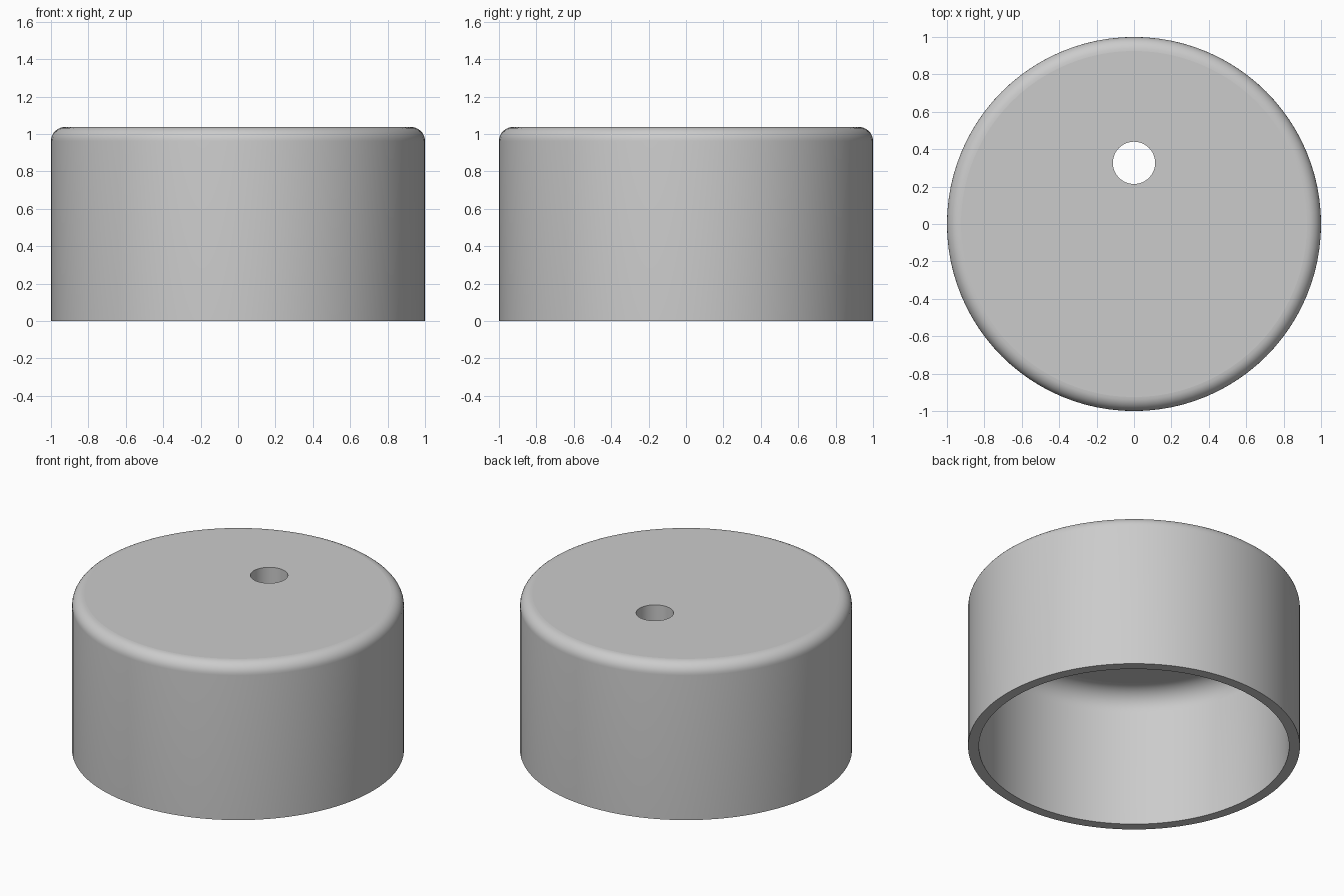
import bpy, bmesh, math
from mathutils import Vector

old = bpy.data.objects.get("Cube")
if old:
    bpy.data.objects.remove(old, do_unlink=True)

HEIGHT, RADIUS, INNER = 1.037, 1.0, 0.935
CEILING = 0.905
OUTER_FILLET, INNER_FILLET = 0.075, 0.13
SEGMENTS, STEPS = 96, 8
HOLE_Y, HOLE_RADIUS = 0.327, 0.113


def fillet(radius, top, size):
    """Quarter arc from the vertical wall up to the flat top."""
    angles = [i * math.pi / 2 / STEPS for i in range(STEPS + 1)]
    return [Vector((radius - size + size * math.cos(a), 0,
                    top - size + size * math.sin(a))) for a in angles]


# Cap wall: outer and inner profile joined at the rim, spun about z
profile = (fillet(RADIUS, HEIGHT, OUTER_FILLET)[::-1]
           + [Vector((RADIUS, 0, 0)), Vector((INNER, 0, 0))]
           + fillet(INNER, CEILING, INNER_FILLET))
bm = bmesh.new()
verts = [bm.verts.new(p) for p in profile]
edges = [bm.edges.new(pair) for pair in zip(verts, verts[1:])]
bmesh.ops.spin(bm, geom=verts + edges, cent=(0, 0, 0), axis=(0, 0, 1),
               angle=math.tau, steps=SEGMENTS)
bmesh.ops.remove_doubles(bm, verts=bm.verts, dist=0.0005)

# Flat top and ceiling
bmesh.ops.holes_fill(bm, edges=[e for e in bm.edges if e.is_boundary], sides=0)
bmesh.ops.recalc_face_normals(bm, faces=bm.faces)
mesh = bpy.data.meshes.new("round_cap")
bm.to_mesh(mesh)
bm.free()
cap = bpy.data.objects.new("round_cap", mesh)
bpy.context.collection.objects.link(cap)

# Single grey material
grey = bpy.data.materials.new("plain_grey")
grey.use_nodes = True
colour = (0.6, 0.6, 0.6, 1)
grey.diffuse_color = colour
grey.node_tree.nodes["Principled BSDF"].inputs["Base Color"].default_value = colour
mesh.materials.append(grey)

# Off-centre hole through the top
bpy.ops.mesh.primitive_cylinder_add(vertices=64, radius=HOLE_RADIUS, depth=0.6,
                                    location=(0, HOLE_Y, HEIGHT))
cutter = bpy.context.object
cutter.name = "hole_cutter"
cutter.hide_render = True
cutter.data.materials.append(grey)
cut = cap.modifiers.new("hole", 'BOOLEAN')
cut.operation = 'DIFFERENCE'
cut.solver = 'EXACT'
cut.object = cutter

bpy.ops.object.select_all(action='DESELECT')
cap.select_set(True)
bpy.context.view_layer.objects.active = cap
bpy.ops.object.modifier_apply(modifier=cut.name)
bpy.data.objects.remove(cutter, do_unlink=True)

# Smooth walls and fillets, flat horizontal faces
bpy.ops.object.shade_smooth_by_angle(angle=math.radians(35))
for face in cap.data.polygons:
    if abs(face.normal.z) > 0.999:
        face.use_smooth = False
